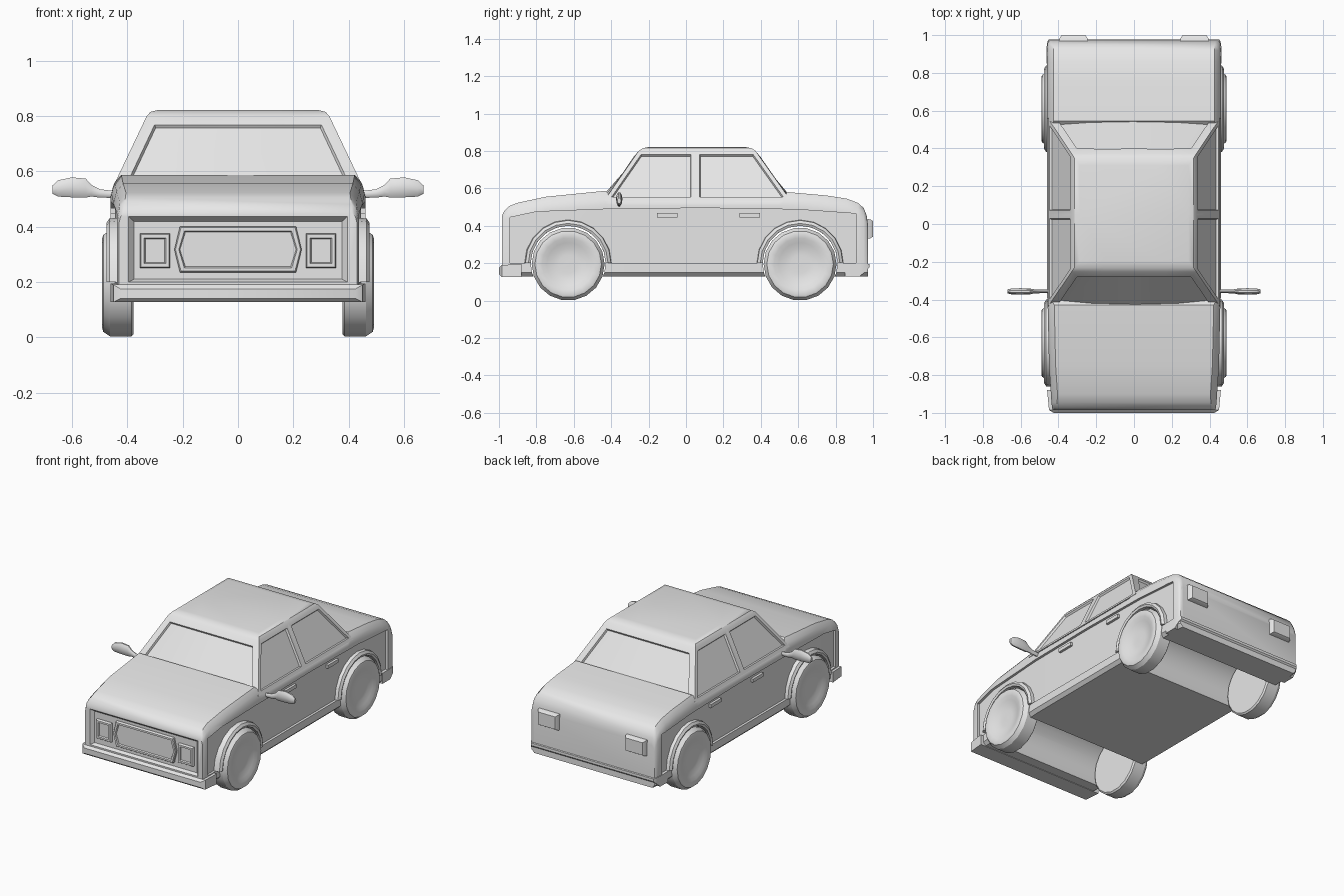
import bpy, bmesh, math

default = bpy.data.objects.get("Cube")
if default:
    bpy.data.objects.remove(default, do_unlink=True)

paint = bpy.data.materials.new("light_grey")
paint.use_nodes = True
GREY = (0.8, 0.8, 0.8, 1)
paint.diffuse_color = GREY
paint.node_tree.nodes["Principled BSDF"].inputs["Base Color"].default_value = GREY
parts = []


def loft(rings):
    """Skin a list of equal-length rings and cap both ends."""
    bm = bmesh.new()
    rows = [[bm.verts.new(p) for p in ring] for ring in rings]
    n = len(rows[0])
    for a, b in zip(rows, rows[1:]):
        for i in range(n):
            j = (i + 1) % n
            bm.faces.new((a[i], a[j], b[j], b[i]))
    bm.faces.new(rows[0][::-1])
    bm.faces.new(rows[-1])
    bmesh.ops.recalc_face_normals(bm, faces=bm.faces[:])
    return bm


def finish(bm, name):
    mesh = bpy.data.meshes.new(name)
    bm.to_mesh(mesh)
    bm.free()
    mesh.materials.append(paint)
    obj = bpy.data.objects.new(name, mesh)
    bpy.context.collection.objects.link(obj)
    parts.append(obj)
    return obj


def rect(y, x0, x1, z0, z1):
    return [(x0, y, z0), (x1, y, z0), (x1, y, z1), (x0, y, z1)]


def circle(x, r, cy, cz, n, squash=1.0):
    angles = [math.tau * i / n for i in range(n)]
    return [(x, cy + r * squash * math.cos(a), cz + r * math.sin(a)) for a in angles]


def flip(rings, s):
    return [[(s * x, y, z) for x, y, z in ring] for ring in rings]


def cut(target, bm):
    cutter = finish(bm, "cutter")
    parts.remove(cutter)
    cutter.hide_render = True
    mod = target.modifiers.new("cut", "BOOLEAN")
    mod.object = cutter
    mod.solver = "EXACT"
    bpy.context.view_layer.objects.active = target
    bpy.ops.object.modifier_apply(modifier=mod.name)
    bpy.data.objects.remove(cutter, do_unlink=True)


# Lower body: stations of y, top height, half width, corner radius
def body_ring(y, top, w, r):
    half = [(w - .02, .13), (w, .15), (w, top - 2 * r), (w - .3 * r, top - .8 * r), (w - r, top)]
    return [(x, y, z) for x, z in half] + [(-x, y, z) for x, z in reversed(half)]


stations = [
    (-.985, .45, .43, .018), (-.972, .48, .434, .022), (-.945, .505, .437, .03),
    (-.9, .523, .44, .035), (-.75, .555, .45, .035), (-.43, .587, .457, .035),
    (-.38, .54, .46, .015), (.5, .54, .46, .015), (.545, .58, .46, .035),
    (.75, .562, .46, .035), (.86, .545, .46, .035), (.92, .522, .46, .035),
    (.95, .495, .458, .03), (.966, .455, .455, .025), (.972, .41, .45, .02)]
body = finish(loft([body_ring(*s) for s in stations]), "body")

# Recessed side panels framed by hood, sill and corner strips
panel = [(-.94, .445, .421), (-.8, .475, .432), (-.4, .49, .444),
         (.1, .495, .444), (.6, .487, .444), (.91, .465, .444)]
for s in (1, -1):
    cut(body, loft(flip([rect(y, x, .6, .2, top) for y, top, x in panel], s)))

# Recessed nose
cut(body, loft([rect(-1.05, -.395, .395, .2, .436), rect(-.985, -.395, .395, .2, .436),
                rect(-.963, -.375, .375, .21, .418)]))

# Wheel wells running across the floor
AXLES = {"front": -.63, "rear": .61}
for y in AXLES.values():
    cut(body, loft([circle(x, .2, y, .2, 24) for x in (-.6, .6)]))

# Bumpers
finish(loft([rect(-1, -.425, .425, .14, .175), rect(-.985, -.45, .45, .127, .19),
             rect(-.88, -.46, .46, .127, .195)]), "front_bumper")
finish(loft([rect(.85, -.463, .463, .13, .2), rect(.93, -.463, .463, .13, .2),
             rect(.965, -.46, .46, .16, .2), rect(.98, -.45, .45, .178, .195)]), "rear_bumper")


# Cabin: bowed front and rear glass, two windows on each side
def cabin_ring(z, x, front, rear, bow):
    across = (-1, -.5, 0, .5, 1)
    ring = [(x * t, front - bow * (1 - t * t), z) for t in across]
    ring.append((x, .05, z))
    ring += [(-x * t, rear + bow * .7 * (1 - t * t), z) for t in across]
    ring.append((-x, .05, z))
    return ring


cabin = loft([cabin_ring(.535, .456, -.437, .56, .045), cabin_ring(.8, .33, -.253, .372, 0),
              cabin_ring(.815, .316, -.232, .35, 0), cabin_ring(.822, .288, -.195, .31, 0)])
cabin.faces.ensure_lookup_table()
side_faces = cabin.faces[:12]
panes = [(side_faces[0:4], .042), (side_faces[6:10], .042)]
panes += [([side_faces[i]], .022) for i in (4, 5, 10, 11)]
for faces, border in panes:
    for width, depth in ((border, 0), (.005, -.012)):
        bmesh.ops.inset_region(cabin, faces=faces, thickness=width, depth=depth,
                               use_boundary=True, use_even_offset=True)
finish(cabin, "cabin")


# Framed hollow-faced panel on the nose, from an outline of x, z
def framed(outline, name):
    cx = sum(p[0] for p in outline) / len(outline)
    cz = sum(p[1] for p in outline) / len(outline)

    def ring(y, d):
        return [(x - math.copysign(d, x - cx) if abs(x - cx) > d else x, y,
                 z - (math.copysign(d, z - cz) if abs(z - cz) > d else 0)) for x, z in outline]
    finish(loft([ring(-.955, 0), ring(-.975, 0), ring(-.981, .004),
                 ring(-.981, .016), ring(-.972, .02)]), name)


framed([(-.21, .4), (.21, .4), (.23, .317), (.21, .235), (-.21, .235), (-.23, .317)], "grille")

# Tyre and hub profile: x position, radius
wheel_profile = [(.377, .185), (.385, .195), (.462, .195), (.487, .178), (.491, .165),
                 (.486, .14), (.478, .115), (.468, .085), (.465, .05), (.466, .01)]
# Flared arch section: x position, radius
arch_section = [(.42, .2), (.47, .2), (.476, .213), (.465, .229), (.42, .234)]
# Door mirror along its length: x, centre height, half height, depth ratio
mirror_profile = [(.43, .515, .012, .8), (.5, .52, .016, .6), (.53, .53, .022, .5),
                  (.55, .539, .036, .42), (.6, .542, .038, .45), (.65, .538, .031, .5),
                  (.67, .534, .016, .6)]

for s, side in ((1, "left"), (-1, "right")):
    for end, y in AXLES.items():
        finish(loft(flip([circle(x, r, y, .195, 18) for x, r in wheel_profile], s)),
               f"{end}_{side}_wheel")
        arc = [math.pi * i / 10 for i in range(11)]
        finish(loft(flip([[(x, y + r * math.cos(a), .2 + r * math.sin(a))
                           for x, r in arch_section] for a in arc], s)),
               f"{end}_{side}_arch")
    finish(loft(flip([circle(x, h, -.357, z, 10, k) for x, z, h, k in mirror_profile], s)),
           f"{side}_mirror")
    for end, y in (("front", -.155), ("rear", .285)):
        finish(loft(flip([rect(v, .435, .46, .445, .468) for v in (y, y + .11)], s)),
               f"{end}_{side}_door_handle")
    framed([(s * .245, .25), (s * .355, .25), (s * .355, .375), (s * .245, .375)],
           f"{side}_headlight")
    finish(loft(flip([rect(.96, .242, .398, .33, .437), rect(.985, .247, .393, .333, .434),
                      rect(1, .258, .382, .342, .425)], s)), f"{side}_tail_light")

# Soft shading with crisp creases
bpy.ops.object.select_all(action="DESELECT")
for obj in parts:
    obj.select_set(True)
bpy.context.view_layer.objects.active = body
bpy.ops.object.shade_smooth_by_angle(angle=math.radians(32))
